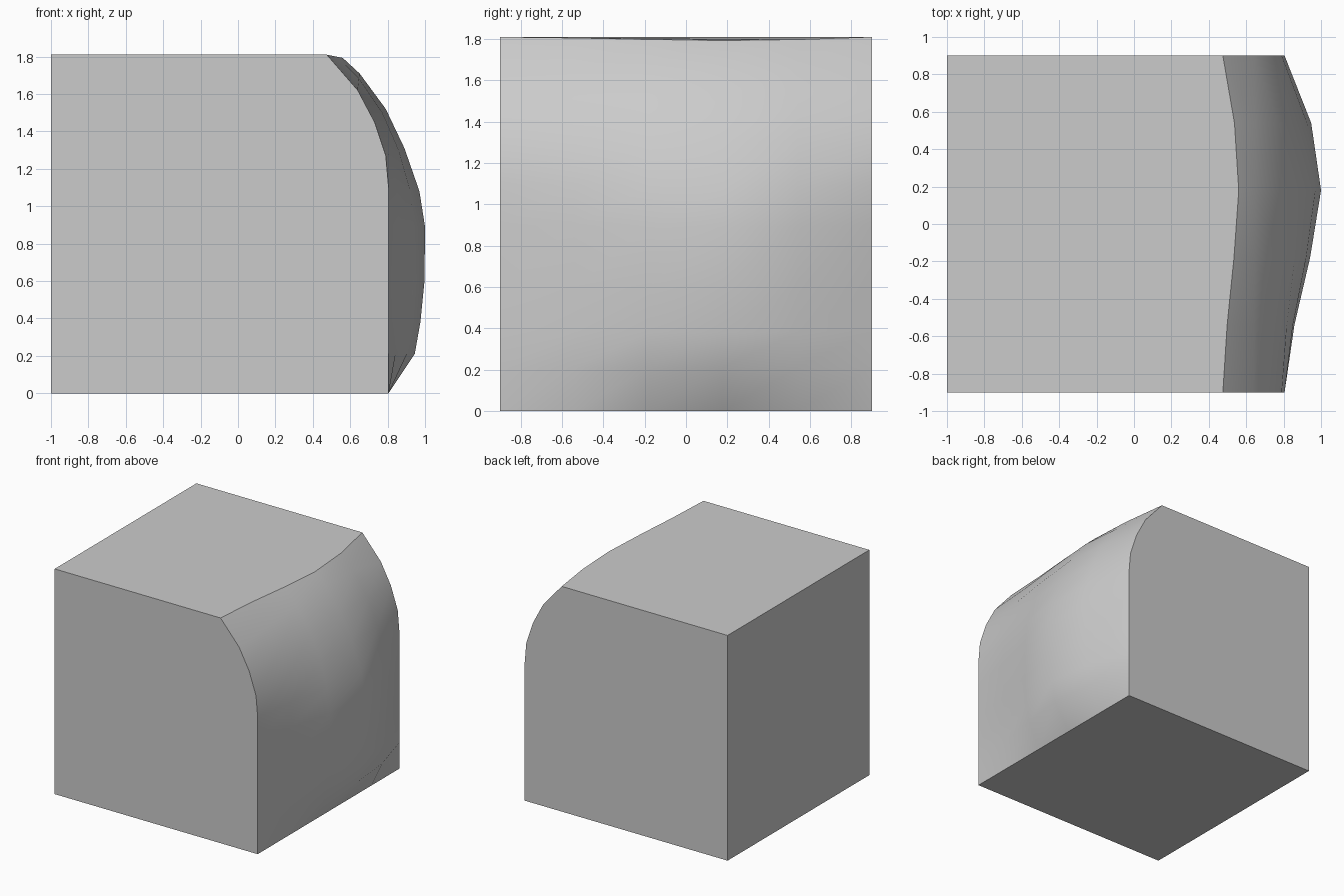
import bpy, bmesh

if "Cube" in bpy.data.objects:
    bpy.data.objects.remove(bpy.data.objects["Cube"])

# Side profiles (x, z): at the flat ends and at the fullest point of the bulge
end = [(.805, 0), (.805, .21), (.805, .39), (.805, .6), (.805, .9),
       (.805, 1.1), (.79, 1.27), (.73, 1.45), (.64, 1.62), (.475, 1.81)]
mid = [(.805, 0), (.945, .21), (.975, .38), (.997, .6), (1.0, .89),
       (.97, 1.08), (.89, 1.31), (.79, 1.52), (.65, 1.71), (.56, 1.793)]
# Stations along y with bulge amount
stations = [(-.9, 0), (-.54, .27), (-.18, .7), (.18, 1), (.54, .73), (.9, 0)]

bm = bmesh.new()

# Curved right face, blended between the two profiles
grid = [[bm.verts.new((a[0] + (b[0] - a[0]) * w, y, a[1] + (b[1] - a[1]) * w))
         for a, b in zip(end, mid)] for y, w in stations]
for c0, c1 in zip(grid, grid[1:]):
    for j in range(len(end) - 1):
        bm.faces.new((c0[j], c1[j], c1[j + 1], c0[j + 1])).smooth = True

# Flat faces of the block
lf, lb, tf, tb = [bm.verts.new((-1, y, z)) for z in (0, 1.81) for y in (-.9, .9)]
flat = [
    [lf] + grid[0] + [tf],                  # front
    [tb] + grid[-1][::-1] + [lb],           # back
    [tf] + [c[-1] for c in grid] + [tb],    # top
    [lb] + [c[0] for c in grid][::-1] + [lf],  # bottom
    [lf, tf, tb, lb],                       # left
]
for verts in flat:
    face = bm.faces.new(verts)
    for e in face.edges:
        e.smooth = False
bmesh.ops.recalc_face_normals(bm, faces=bm.faces)

mesh = bpy.data.meshes.new("bulged_block")
bm.to_mesh(mesh)
bm.free()
obj = bpy.data.objects.new("bulged_block", mesh)
bpy.context.collection.objects.link(obj)
